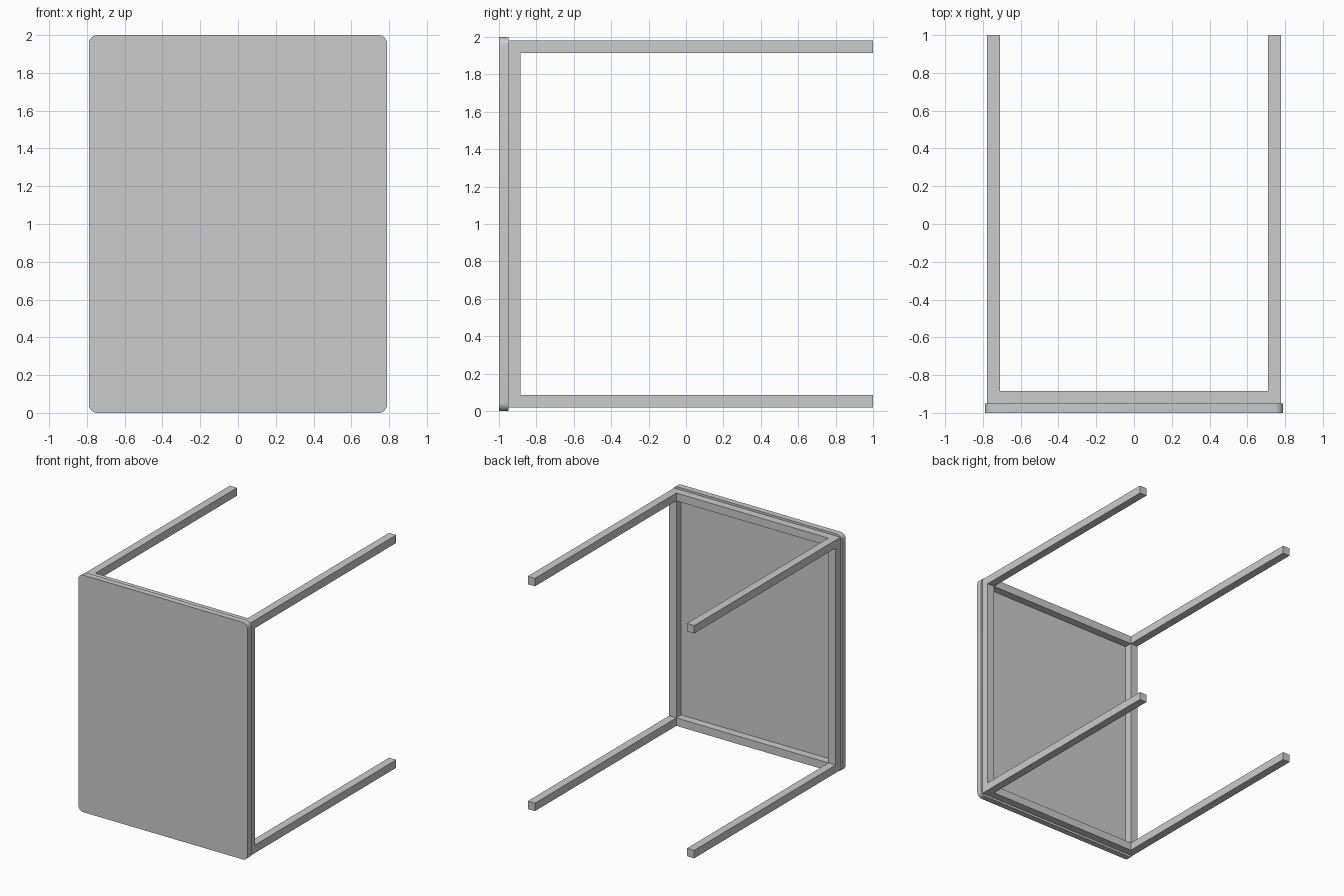
import bpy, bmesh, math
from mathutils import Vector

if "Cube" in bpy.data.objects:
    bpy.data.objects.remove(bpy.data.objects["Cube"])


def finish(bm, name):
    bmesh.ops.recalc_face_normals(bm, faces=bm.faces[:])
    mesh = bpy.data.meshes.new(name)
    bm.to_mesh(mesh)
    bm.free()
    obj = bpy.data.objects.new(name, mesh)
    bpy.context.collection.objects.link(obj)
    return obj


def extrude_to(bm, faces, y):
    """Extrude the faces to a given y and return the new end faces."""
    res = bmesh.ops.extrude_face_region(bm, geom=faces)["geom"]
    for v in res:
        if isinstance(v, bmesh.types.BMVert):
            v.co.y = y
    return [f for f in res if isinstance(f, bmesh.types.BMFace)]


# Table top: thin slab with rounded corners, standing upright
HX, HZ, R, SEG = 0.79, 1.0, 0.045, 6
bm = bmesh.new()
outline = []
for k, (sx, sz) in enumerate([(1, 1), (-1, 1), (-1, -1), (1, -1)]):
    for i in range(SEG + 1):
        a = math.pi / 2 * (k + i / SEG)
        outline.append(bm.verts.new((sx * (HX - R) + R * math.cos(a), -1.0,
                                     1 + sz * (HZ - R) + R * math.sin(a))))
extrude_to(bm, [bm.faces.new(outline)], -0.95)
top = finish(bm, "table_top")

# Frame and legs: square-section ring of rails with a leg at each corner
XO, XI, ZO, ZI = 0.777, 0.71, 0.982, 0.915
xs = [-XO, -XI, XI, XO]
zs = [1 - ZO, 1 - ZI, 1 + ZI, 1 + ZO]
bm = bmesh.new()
grid = [[bm.verts.new((x, -0.95, z)) for z in zs] for x in xs]
ring = []
for i in range(3):
    for j in range(3):
        if (i, j) != (1, 1):
            ring.append(bm.faces.new((grid[i][j], grid[i + 1][j],
                                      grid[i + 1][j + 1], grid[i][j + 1])))
ends = extrude_to(bm, ring, -0.885)
corners = []
for f in ends:
    c = f.calc_center_median()
    if abs(c.x) > XI and abs(c.z - 1) > ZI:
        corners.append(f)
extrude_to(bm, corners, 1.0)
finish(bm, "frame_and_legs")

# Smooth the rounded corners only
bpy.ops.object.select_all(action='DESELECT')
top.select_set(True)
bpy.context.view_layer.objects.active = top
bpy.ops.object.shade_smooth_by_angle(angle=math.radians(30))
